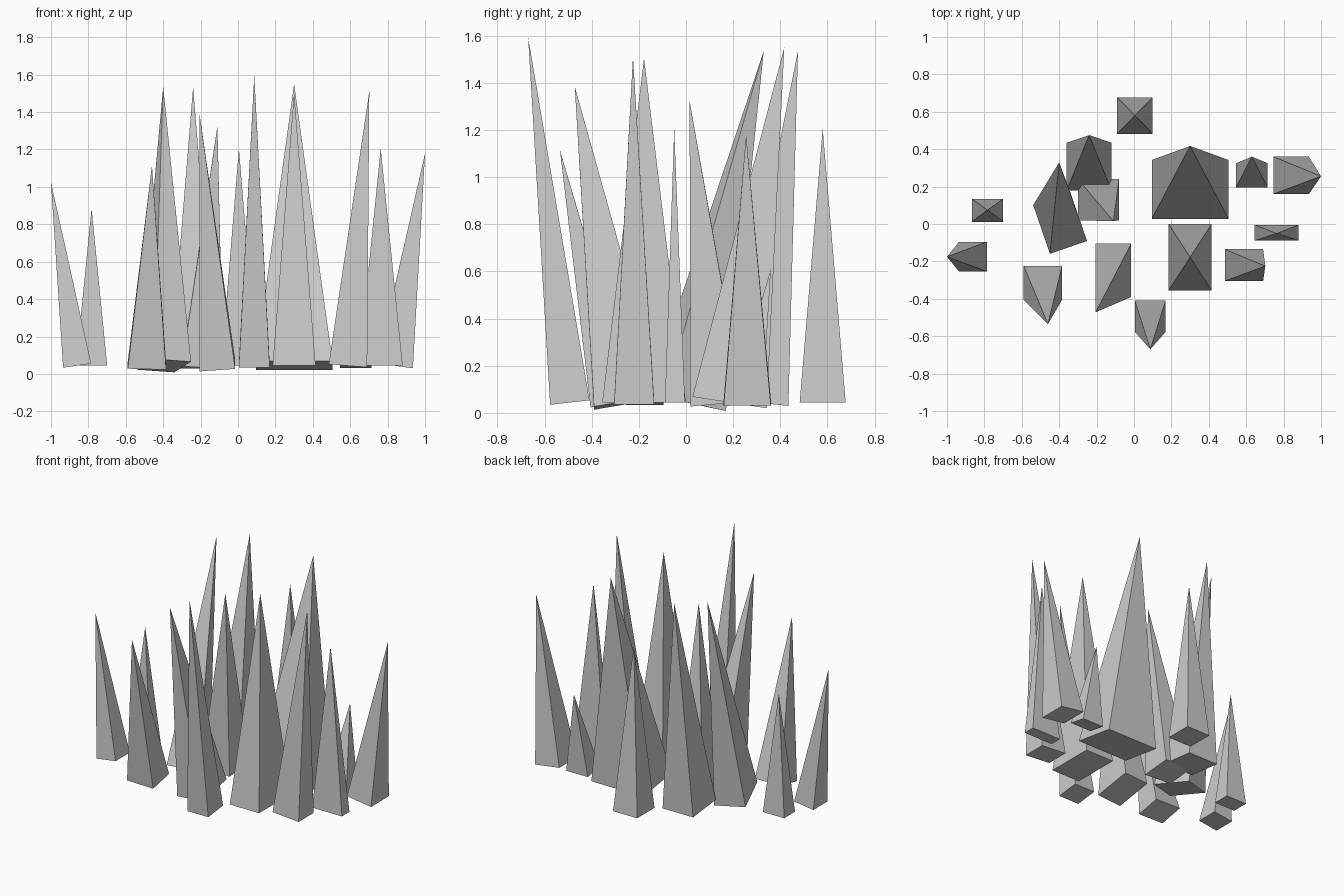
import bpy, math

BASE_Z = 0.044  # height of every base centre


def spike(i, cx, cy, w, d, ax, ay, az, turn=0):
    """Four-sided spike whose base is square to its leaning axis."""
    h = az - BASE_Z
    c, s = math.cos(math.radians(turn)), math.sin(math.radians(turn))
    verts = []
    for u, v in ((-1, -1), (1, -1), (1, 1), (-1, 1)):
        px, py = u * w / 2, v * d / 2
        dx, dy = px * c - py * s, px * s + py * c
        z = BASE_Z - (dx * (ax - cx) + dy * (ay - cy)) / h
        verts.append((cx + dx, cy + dy, z))
    verts.append((ax, ay, az))
    faces = [(3, 2, 1, 0)] + [(k, (k + 1) % 4, 4) for k in range(4)]
    mesh = bpy.data.meshes.new(f"spike_{i:02d}")
    mesh.from_pydata(verts, [], faces)
    bpy.context.collection.objects.link(bpy.data.objects.new(f"spike_{i:02d}", mesh))


# base centre x, y, width, depth, tip x, y, z, (turn)
spikes = [
    # back row
    (0.005, 0.58, 0.19, 0.195, 0.005, 0.58, 1.205),
    (-0.24, 0.307, 0.24, 0.255, -0.24, 0.475, 1.535),
    (0.30, 0.185, 0.41, 0.315, 0.30, 0.417, 1.55),
    (0.63, 0.26, 0.17, 0.13, 0.63, 0.36, 0.61),
    (0.84, 0.26, 0.19, 0.20, 1.0, 0.255, 1.18),
    # middle row
    (-0.395, 0.005, 0.21, 0.275, -0.40, 0.33, 1.535, 19),
    (-0.19, 0.13, 0.22, 0.22, -0.11, 0.015, 1.325),
    (0.763, -0.047, 0.235, 0.085, 0.763, -0.05, 1.205),
    (-0.783, 0.073, 0.167, 0.122, -0.783, 0.075, 0.885),
    (0.30, -0.178, 0.23, 0.355, 0.30, -0.178, 1.505),
    # front row
    (0.588, -0.22, 0.205, 0.17, 0.702, -0.225, 1.51),
    (0.087, -0.493, 0.165, 0.167, 0.087, -0.67, 1.595),
    (-0.11, -0.248, 0.19, 0.285, -0.205, -0.472, 1.385),
    (-0.487, -0.315, 0.205, 0.18, -0.46, -0.535, 1.115),
    (-0.86, -0.175, 0.15, 0.16, -1.0, -0.175, 1.025),
]
for i, p in enumerate(spikes, 1):
    spike(i, *p)
